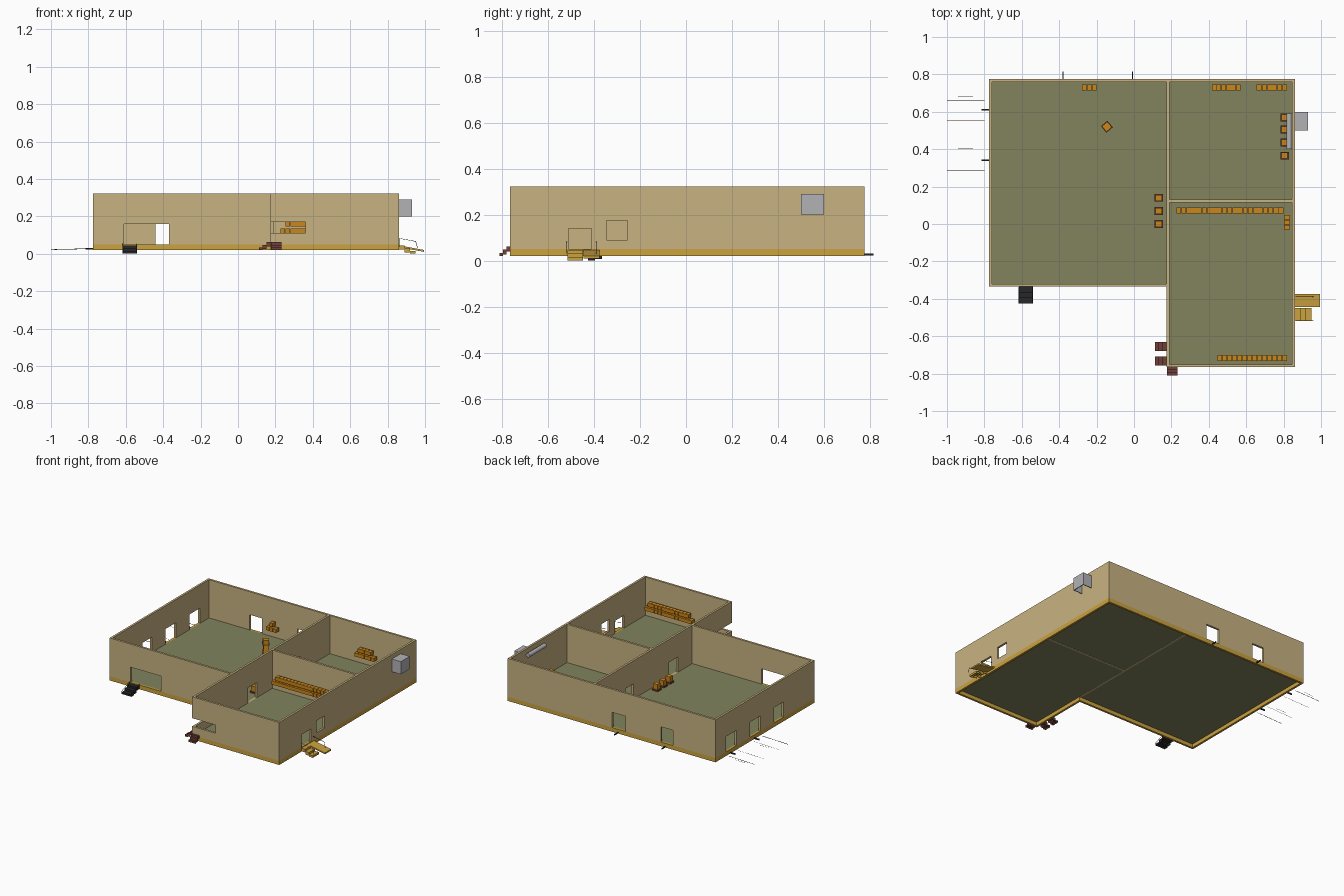
import bpy, bmesh, math
from mathutils import Vector

if "Cube" in bpy.data.objects:
    bpy.data.objects.remove(bpy.data.objects["Cube"])

def mat(name, c):
    m = bpy.data.materials.new(name)
    m.diffuse_color = (*c, 1)
    m.use_nodes = True
    m.node_tree.nodes["Principled BSDF"].inputs["Base Color"].default_value = m.diffuse_color
    return m

TAN = mat("tan_wall", (0.58, 0.45, 0.22))
YEL = mat("yellow_base", (0.60, 0.36, 0.05))
OLI = mat("olive_floor", (0.22, 0.23, 0.11))
ORA = mat("orange_crate", (0.60, 0.24, 0.01))
RED = mat("red_brown", (0.16, 0.05, 0.04))
BLK = mat("black_metal", (0.02, 0.02, 0.02))
GRY = mat("grey_metal", (0.45, 0.45, 0.47))

def finish(bm, name, m):
    bmesh.ops.recalc_face_normals(bm, faces=bm.faces)
    me = bpy.data.meshes.new(name)
    bm.to_mesh(me)
    bm.free()
    o = bpy.data.objects.new(name, me)
    bpy.context.collection.objects.link(o)
    if m:
        me.materials.append(m)
    return o

def add_box(bm, x0, x1, y0, y1, z0, z1):
    vs = bmesh.ops.create_cube(bm, size=1)["verts"]
    for v in vs:
        v.co = Vector((x0 if v.co.x < 0 else x1, y0 if v.co.y < 0 else y1, z0 if v.co.z < 0 else z1))
    return vs

def boxes(name, m, lst):
    bm = bmesh.new()
    for b in lst:
        add_box(bm, *b)
    return finish(bm, name, m)

def rods(name, m, paths, r=0.0015):
    cu = bpy.data.curves.new(name, "CURVE")
    cu.dimensions = "3D"
    cu.bevel_depth = r
    cu.bevel_resolution = 0
    cu.use_fill_caps = True
    for p in paths:
        s = cu.splines.new("POLY")
        s.points.add(len(p) - 1)
        for q, c in zip(s.points, p):
            q.co = (*c, 1)
    cu.materials.append(m)
    o = bpy.data.objects.new(name, cu)
    bpy.context.collection.objects.link(o)

T, ZB, ZF, ZT = 0.015, 0.02, 0.05, 0.322
OUT = [(-.775, -.335), (.175, -.335), (.175, -.765), (.86, -.765), (.86, .775), (-.775, .775)]
INN = [(-.76, -.32), (.19, -.32), (.19, -.75), (.845, -.75), (.845, .76), (-.76, .76)]

# L-shaped ring used for walls and base band
def ring(name, m, z0, z1):
    bm = bmesh.new()
    lo, li, ho, hi = [[bm.verts.new((x, y, z)) for x, y in P]
                      for P, z in ((OUT, z0), (INN, z0), (OUT, z1), (INN, z1))]
    for i in range(6):
        j = (i + 1) % 6
        for a, b in ((lo, ho), (ho, hi), (hi, li), (li, lo)):
            bm.faces.new((a[i], a[j], b[j], b[i]))
    return finish(bm, name, m)

def cut(o, lst):
    c = boxes("opening_cutter", None, lst)
    c.hide_render = True
    md = o.modifiers.new("openings", "BOOLEAN")
    md.operation = "DIFFERENCE"
    md.solver = "EXACT"
    md.object = c
    dg = bpy.context.evaluated_depsgraph_get()
    me = bpy.data.meshes.new_from_object(o.evaluated_get(dg))
    o.modifiers.clear()
    o.data = me
    bpy.data.objects.remove(c)

ring("base_band", YEL, ZB, ZF)
walls = ring("outer_walls", TAN, ZF, ZT)
DZ = (ZF - .01, .158)
cut(walls, [(-.61, -.37, -.36, -.30, *DZ),                        # wide front door
            (-.44, -.345, .74, .80, *DZ), (-.065, .04, .74, .80, *DZ),  # back doors
            (-.80, -.74, .54, .66, *DZ), (-.80, -.74, .27, .39, *DZ),   # left doors
            (-.80, -.74, .01, .12, *DZ),
            (.83, .88, -.51, -.41, ZF - .01, .14),                # right door
            (.83, .88, -.345, -.255, .09, .175),                  # right window
            (.15, .36, -.79, -.58, .112, .17)])                   # corner window
div = boxes("dividing_wall", TAN, [(.175, .19, -.32, .76, ZF - .005, ZT)])
cut(div, [(.15, .21, -.16, -.06, ZF, .158), (.15, .21, .34, .43, ZF, .158)])
boxes("cross_wall", TAN, [(.19, .845, .115, .13, ZF - .005, ZT)])

# floor slabs
boxes("floor", OLI, [(-.76, .19, -.32, .76, ZF - .004, ZF), (.19, .845, -.75, .76, ZF - .004, ZF)])

# rows of small crates in two tiers
def crate_row(name, p0, p1, n, along_y=False, upper=0.6):
    lst = []
    for z, f0, f1 in ((.11, 0, 1), (.145, (1 - upper) / 2, (1 + upper) / 2)):
        for i in range(n):
            t = (i + .5) / n
            if not f0 <= t <= f1:
                continue
            x = p0[0] + (p1[0] - p0[0]) * t
            y = p0[1] + (p1[1] - p0[1]) * t
            h = abs(p1[1] - p0[1] + p1[0] - p0[0]) / n / 2 * .93
            hx, hy = (.016, h) if along_y else (h, .016)
            lst.append((x - hx, x + hx, y - hy, y + hy, z, z + .025))
    boxes(name, ORA, lst)

crate_row("crates_back_left", (-.28, .73), (-.20, .73), 3)
crate_row("crates_back_mid", (.415, .73), (.57, .73), 6)
crate_row("crates_back_right", (.655, .73), (.82, .73), 6)
crate_row("crates_cross_wall", (.225, .072), (.80, .072), 21, upper=.92)
crate_row("crates_front_wing", (.445, -.717), (.82, -.717), 14, upper=.8)
crate_row("crates_right_wall", (.818, -.03), (.818, .05), 3, True)

# large crates on pallets
for k, (x, y) in enumerate([(.132, .0), (.132, .07), (.132, .14)] +
                           [(.805, v) for v in (.365, .435, .505, .57)]):
    boxes(f"pallet_{k}", RED, [(x - .023, x + .023, y - .021, y + .021, ZF, .06)])
    boxes(f"large_crate_{k}", ORA, [(x - .017, x + .017, y - .016, y + .016, .06, .098)])

# rotated pedestal with a crate
for nm, m, r1, r2, z0, z1 in (("pedestal", ORA, .03, .02, ZF, .12), ("pedestal_tray", RED, .032, .032, .12, .127),
                              ("pedestal_crate", ORA, .027, .027, .127, .155)):
    bm = bmesh.new()
    bmesh.ops.create_cone(bm, cap_ends=True, segments=4, radius1=r1, radius2=r2, depth=z1 - z0)
    o = finish(bm, nm, m)
    o.location = (-.145, .52, (z0 + z1) / 2)
    o.rotation_euler.z = math.radians(-5)

# open stairs: treads going down from the wall in direction d, with stringers and rails
def stairs(name, m, cx, cy, d, w, run, z0, z1, n=3, rail=0.0, slats=1):
    d = Vector(d)
    s = Vector((-d.y, d.x))
    lst = []
    def block(a0, a1, b0, b1, za, zb):
        p, q = Vector((cx, cy)) + d * a0 + s * b0, Vector((cx, cy)) + d * a1 + s * b1
        lst.append((min(p.x, q.x), max(p.x, q.x), min(p.y, q.y), max(p.y, q.y), za, zb))
    h, t = (z1 - z0) / n, run / n
    for i in range(n):
        top = z1 - i * h
        for k in range(slats):
            a = i * t + k * t / slats
            block(a, a + t / slats * (.98 if slats == 1 else .75), -w / 2, w / 2, top - .005, top)
        for side in (-1, 1):
            b = side * (w / 2 - .003)
            block(i * t, (i + 1) * t, b - .002, b + .002, max(z0, top - h - .008), top - .005)
        block((i + 1) * t - .003, (i + 1) * t, -w / 2, w / 2, top - h, top - .005)
    boxes(name, m, lst)
    if rail:
        P = []
        for side in (-1, 1):
            a = Vector((cx, cy)) + s * side * w / 2 + d * .003
            b = a + d * (run - .003)
            P.append([(a.x, a.y, z1), (a.x, a.y, z1 + rail), (b.x, b.y, z0 + h + rail * .6), (b.x, b.y, z0)])
        rods(name + "_rail", BLK, P)

stairs("black_steps", BLK, -.578, -.335, (0, -1), .075, .09, 0.0, .043, rail=.012)
stairs("red_steps_front", RED, .205, -.765, (0, -1), .055, .045, .02, .062, slats=1)
for i, y in enumerate((-.655, -.732)):
    stairs(f"red_steps_side_{i}", RED, .173, y, (-1, 0), .048, .062, .02, .062)

# yellow side stairs, ramp and handrails
stairs("yellow_steps", YEL, .86, -.482, (1, 0), .068, .09, 0.0, .045)
bm = bmesh.new()
for v in add_box(bm, .86, .995, -.445, -.375, .035, .045):
    if v.co.x > .9:
        v.co.z -= .025
finish(bm, "yellow_ramp", YEL)
rods("side_handrails", BLK, [[(.863, y, .04), (.863, y, .082), (.95, y, .066), (.96, y, .03)] for y in (-.518, -.39)])

# thresholds under the left and back doors
boxes("door_bars", BLK, [(-.815, -.775, y - .004, y + .004, .022, .03) for y in (.61, .34)] +
      [(x - .003, x + .003, .775, .815, .022, .03) for x in (-.38, -.008)])

# thin ground rails on the left
rods("ground_rails_dark", BLK, [[(-1, y, .022), (-.80, y, .027)] for y in (.66, .285)])
rods("ground_rails_tan", TAN, [[(-1, y, .022), (-.80, y, .027)] for y in (.555, .385)] +
     [[(-.94, y, .024), (-.86, y, .026)] for y in (.68, .405)], .001)

# ventilation box (open below) and duct
boxes("vent_box", GRY, [(.86, .93, .5, .505, .2, .29), (.86, .93, .595, .6, .2, .29),
                        (.925, .93, .505, .595, .2, .29), (.86, .925, .505, .595, .285, .29)])
bm = bmesh.new()
bmesh.ops.create_cone(bm, cap_ends=True, segments=16, radius1=.015, radius2=.015, depth=.19)
duct = finish(bm, "vent_duct", GRY)
duct.rotation_euler.x = math.pi / 2
duct.location = (.83, .495, .28)
for p in duct.data.polygons:
    p.use_smooth = len(p.vertices) == 4
